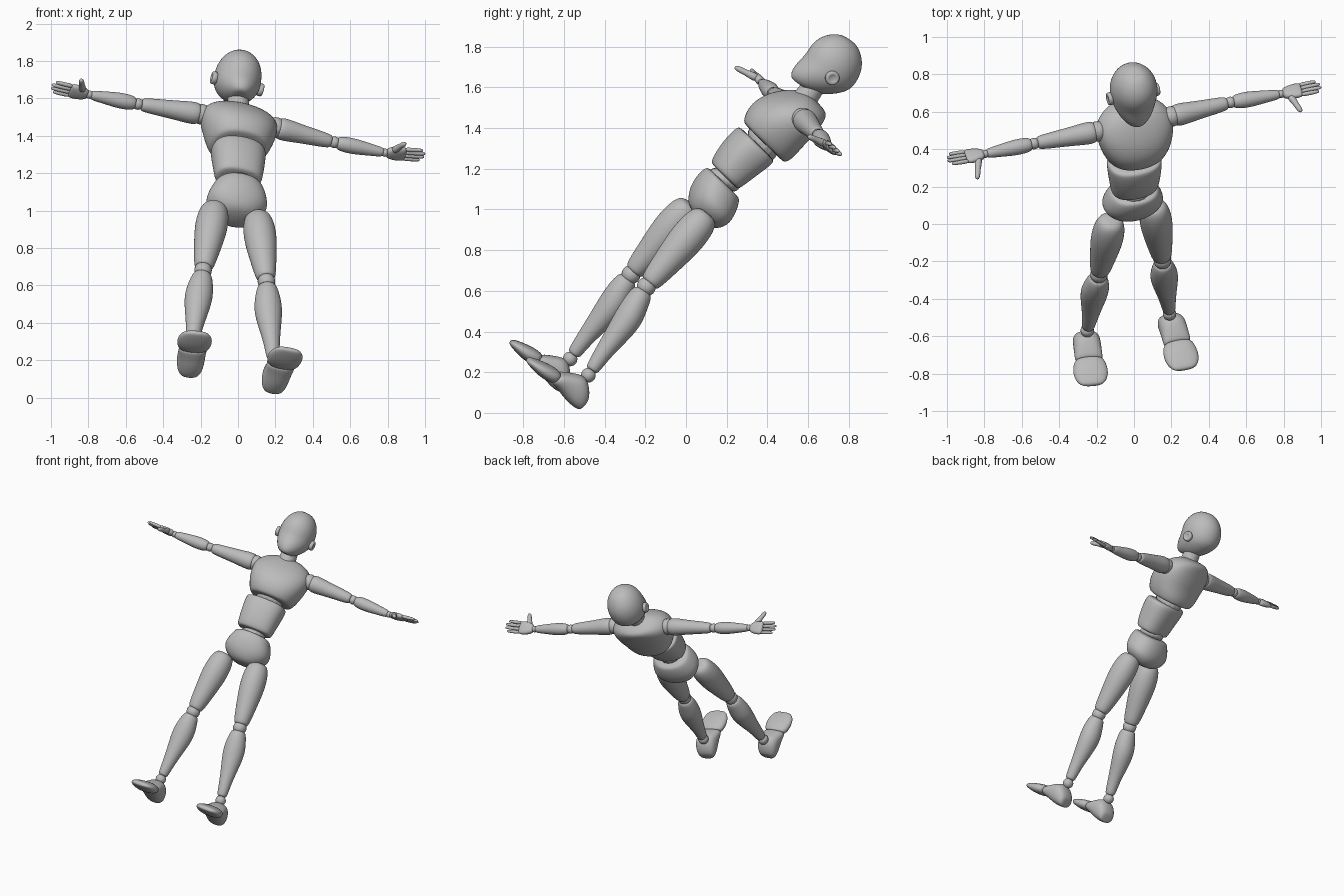
import bpy, bmesh, math
from mathutils import Vector as V

grey = bpy.data.materials.new("plain grey")
grey.diffuse_color = (0.5, 0.5, 0.5, 1)

UP = V((0.0, 0.70, 0.714))          # leaning body axis
RIGHT = V((0.95, 0.22, -0.20))
RIGHT = (RIGHT - UP * RIGHT.dot(UP)).normalized()
FRONT = RIGHT.cross(UP)


def finish(name, bm):
    bmesh.ops.recalc_face_normals(bm, faces=bm.faces)
    me = bpy.data.meshes.new(name)
    bm.to_mesh(me)
    bm.free()
    me.materials.append(grey)
    ob = bpy.data.objects.new(name, me)
    bpy.context.collection.objects.link(ob)
    for p in me.polygons:
        p.use_smooth = True
    return ob


def loft(name, p0, p1, rings, side=RIGHT, n=2.0, segs=16, level=2):
    """Rings (t, half width, front, back) or (t, radius) along p0-p1; width lies along side."""
    p0, p1 = V(p0), V(p1)
    axis = (p1 - p0).normalized()
    w_dir = (side - axis * side.dot(axis)).normalized()
    f_dir = w_dir.cross(axis)
    bm = bmesh.new()
    loops = []
    for r in rings:
        t, w, f, b = r if len(r) == 4 else (r[0], r[1], r[1], r[1])
        c = p0.lerp(p1, t) + f_dir * (f - b) / 2
        ring = []
        for i in range(segs):
            a = 2 * math.pi * i / segs
            x, y = math.cos(a), math.sin(a)
            x = math.copysign(abs(x) ** (2 / n), x)
            y = math.copysign(abs(y) ** (2 / n), y)
            ring.append(bm.verts.new(c + w_dir * x * w * 1.015 + f_dir * y * (f + b) / 2 * 1.015))
        loops.append(ring)
    for a, b in zip(loops, loops[1:]):
        for i in range(segs):
            j = (i + 1) % segs
            bm.faces.new((a[i], a[j], b[j], b[i]))
    bm.faces.new(loops[0])
    bm.faces.new(loops[-1])
    ob = finish(name, bm)
    sub = ob.modifiers.new("smooth", 'SUBSURF')
    sub.levels = sub.render_levels = level
    return ob


def ball(name, p, r):
    bm = bmesh.new()
    bmesh.ops.create_uvsphere(bm, u_segments=20, v_segments=12, radius=r)
    bmesh.ops.translate(bm, verts=bm.verts, vec=V(p))
    return finish(name, bm)


# Torso: chest, abdomen, pelvis and the joints between them
chest = V((0, 0.40, 1.33))
loft("chest", chest, chest + UP, [
    (-0.015, .13, .13, .11), (-0.01, .155, .155, .13), (.04, .18, .178, .14),
    (.10, .20, .182, .13), (.17, .213, .158, .13), (.23, .205, .118, .12),
    (.28, .16, .075, .115), (.315, .085, .03, .10)], n=2.3)
belly = V((0, 0.19, 1.16))
loft("abdomen", belly, belly + UP, [
    (0, .11, .08, .075), (.008, .128, .095, .085), (.07, .135, .115, .095),
    (.15, .145, .125, .108), (.222, .15, .122, .118), (.23, .13, .105, .10)], n=2.4)
waist = V((0, 0.187, 1.133))
loft("pelvis", waist, waist + UP, [
    (0, .11, .095, .095), (-.008, .13, .112, .112), (-.06, .155, .115, .14),
    (-.12, .172, .10, .155), (-.17, .14, .075, .145), (-.215, .07, .03, .105)], n=2.3)
loft("waist_joint", waist - UP * .03, belly + UP * .03, [(0, .09), (1, .09)])
loft("rib_joint", belly + UP * .19, chest + UP * .04, [(0, .105), (1, .105)])
loft("neck", (0, .56, 1.51), (0.0, .66, 1.65), [(0, .066), (.3, .06), (.7, .056), (1, .058)])

# Head with flat face and round ears
head = V((0, 0.72, 1.715))
head_up = V((0.10, 0.56, 0.82)).normalized()
head_right = (RIGHT - head_up * RIGHT.dot(head_up)).normalized()
loft("head", head, head + head_up, [
    (.147, .025, .03, .03), (.137, .055, .062, .062), (.11, .088, .10, .10),
    (.07, .113, .13, .132), (.02, .127, .142, .148), (-.03, .127, .138, .15),
    (-.07, .120, .145, .138), (-.11, .102, .153, .10), (-.145, .078, .150, .055),
    (-.168, .048, .135, .0), (-.172, .025, .11, -.03)], side=head_right)
for s, label in ((1, "right"), (-1, "left")):
    ear = head - head_up * .045 + head_right * s * .105
    loft("ear_" + label, ear, ear + head_right * s * .04,
         [(0, .036), (.8, .036), (.98, .032), (1, .02), (.85, .014)], side=head_up, level=1)

# Arms and hands: shoulder, elbow, wrist, fingertip, thumb tip
arms = {
    "right": ((.20, .575, 1.445), (.515, .65, 1.365), (.785, .695, 1.31), (1.0, .74, 1.295), (.895, .60, 1.36)),
    "left": ((-.195, .495, 1.515), (-.535, .43, 1.57), (-.795, .375, 1.62), (-1.0, .345, 1.665), (-.838, .24, 1.70)),
}
for label, pts in arms.items():
    shoulder, elbow, wrist, tip, thumb = map(V, pts)
    ball("shoulder_" + label, shoulder, .055)
    loft("upper_arm_" + label, shoulder, elbow, [
        (.02, .045), (.07, .06), (.2, .06), (.42, .051), (.7, .044), (.92, .037), (.95, .028)])
    ball("elbow_" + label, elbow, .031)
    loft("forearm_" + label, elbow, wrist, [
        (.05, .026), (.08, .035), (.2, .042), (.4, .043), (.7, .033), (.95, .026), (.97, .018)])
    ball("wrist_" + label, wrist, .022)
    hand = tip - wrist
    across = (FRONT - hand * FRONT.dot(hand) / hand.length_squared).normalized()
    loft("palm_" + label, wrist, tip, [
        (.03, .022, .016, .016), (.1, .036, .022, .022), (.3, .049, .022, .022),
        (.48, .048, .018, .018), (.52, .04, .012, .012)], side=FRONT, n=2.6, level=1)
    for i, length in enumerate((.92, 1.0, .99, .9)):
        off = across * (.035 - i * .0235)
        loft(f"finger_{i + 1}_{label}", wrist + hand * .44 + off, wrist + hand * length + off * 1.05,
             [(0, .0125), (.5, .012), (.9, .0105), (1, .006)], segs=10, level=1)
    loft("thumb_" + label, wrist + hand * .2 + across * .02, thumb,
         [(0, .022), (.3, .02), (.55, .015), (.75, .016), (.93, .013), (1, .007)], segs=10, level=1)

# Legs and feet: hip, knee, ankle, heel sole, toe tip
legs = {
    "right": ((.105, .09, .96), (.152, -.195, .62), (.19, -.48, .185), (.182, -.53, .012), (.275, -.79, .25)),
    "left": ((-.125, .01, 1.01), (-.187, -.27, .68), (-.25, -.57, .265), (-.262, -.625, .098), (-.222, -.875, .34)),
}
for label, pts in legs.items():
    hip, knee, ankle, heel, toe = map(V, pts)
    loft("thigh_" + label, knee, hip, [
        (.04, .04), (.07, .052), (.2, .062), (.4, .074), (.65, .088), (.85, .087), (1.0, .073), (1.06, .045)])
    ball("knee_" + label, knee, .047)
    loft("shin_" + label, ankle, knee, [
        (.05, .028), (.08, .036), (.25, .043), (.45, .06, .05, .066), (.66, .079, .06, .085),
        (.82, .068, .062, .066), (.93, .053), (.96, .04)])
    ball("ankle_" + label, ankle, .036)
    # width, sole depth, instep height from heel to toe
    loft("heel_" + label, heel, toe, [
        (0, .035, -.012, .06), (.02, .056, -.002, .085), (.12, .072, .004, .125), (.26, .075, .002, .15),
        (.4, .074, -.008, .118), (.53, .076, -.012, .085), (.55, .06, -.022, .07)], n=2.4)
    loft("toes_" + label, heel, toe, [
        (.53, .06, -.022, .068), (.55, .08, -.01, .082), (.68, .093, .004, .076), (.82, .093, .004, .06),
        (.94, .075, .0, .042), (1.0, .045, -.006, .028)], n=2.4)
